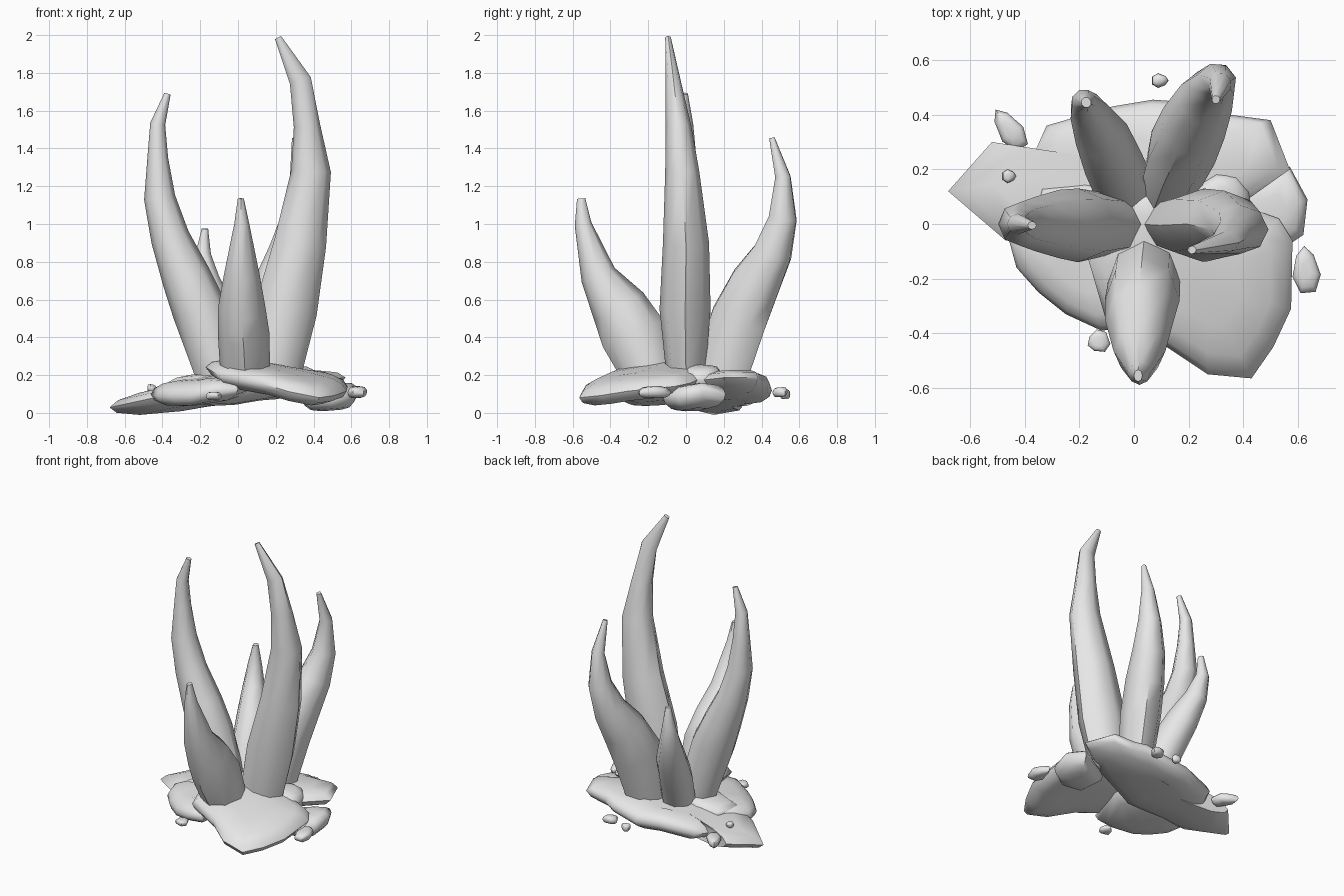
import bpy, bmesh, math, random
from mathutils import Vector

random.seed(4)
cube = bpy.data.objects.get("Cube")
if cube:
    bpy.data.objects.remove(cube, do_unlink=True)

STONE = bpy.data.materials.new("stone_grey")
STONE.use_nodes = True
STONE.diffuse_color = (0.8, 0.8, 0.8, 1)
STONE.node_tree.nodes["Principled BSDF"].inputs["Base Color"].default_value = (0.8, 0.8, 0.8, 1)


def loft(name, rings, angle):
    """Skin a stack of closed rings and cap both ends."""
    bm = bmesh.new()
    loops = [[bm.verts.new(p) for p in ring] for ring in rings]
    count = len(loops[0])
    for low, high in zip(loops, loops[1:]):
        for i in range(count):
            j = (i + 1) % count
            bm.faces.new((low[i], low[j], high[j], high[i]))
    bm.faces.new(loops[0][::-1])
    bm.faces.new(loops[-1])
    bmesh.ops.recalc_face_normals(bm, faces=bm.faces)
    mesh = bpy.data.meshes.new(name)
    bm.to_mesh(mesh)
    bm.free()
    mesh.materials.append(STONE)
    obj = bpy.data.objects.new(name, mesh)
    bpy.context.collection.objects.link(obj)
    bpy.ops.object.select_all(action="DESELECT")
    obj.select_set(True)
    bpy.context.view_layer.objects.active = obj
    bpy.ops.object.shade_smooth_by_angle(angle=math.radians(angle))


def spike(name, heading, *path, sides=8):
    """Curved horn; each path entry is x, y, z, radial radius, side radius."""
    a = math.radians(heading)
    side = Vector((-math.sin(a), math.cos(a), 0))
    centres = [Vector(p[:3]) for p in path]
    rings = []
    for i, (c, p) in enumerate(zip(centres, path)):
        tangent = centres[min(i + 1, len(path) - 1)] - centres[max(i - 1, 0)]
        if i == 0:
            tangent = Vector((0, 0, 1))
        radial = side.cross(tangent).normalized()
        steps = [math.tau * k / sides for k in range(sides)]
        rings.append([c + radial * math.cos(t) * p[3] + side * math.sin(t) * p[4] for t in steps])
    loft(name, rings, 50)


def slab(name, height, thick, slope, outline):
    """Rounded weathered rock from a plan outline, tilted by slope, with an uneven rim."""
    cx = sum(p[0] for p in outline) / len(outline)
    cy = sum(p[1] for p in outline) / len(outline)
    wobble = [random.uniform(-0.12, 0.12) for p in outline]
    rings = []
    for scale, lift in ((0.4, -0.5), (0.75, -0.42), (0.94, -0.22), (1, 0.02),
                        (0.93, 0.25), (0.75, 0.42), (0.4, 0.5)):
        ring = []
        for (x, y), w in zip(outline, wobble):
            dx, dy = (x - cx) * scale, (y - cy) * scale
            z = height + slope[0] * dx + slope[1] * dy + (lift + w * scale) * thick
            ring.append((cx + dx, cy + dy, z))
        rings.append(ring)
    loft(name, rings, 55)


def pebble(name, centre, size, turn=0):
    """Small lumpy stone, narrower toward one end."""
    a = math.radians(turn)
    outline = []
    for k in range(7):
        t = math.tau * k / 7
        x = math.cos(t) * size[0]
        y = math.sin(t) * size[1] * (1 - 0.3 * math.cos(t))
        outline.append((centre[0] + x * math.cos(a) - y * math.sin(a),
                        centre[1] + x * math.sin(a) + y * math.cos(a)))
    slab(name, centre[2], size[2], (0, 0), outline)


# Five curved spikes meeting at the middle
spike("left_tall_spike", 0,
      (.17, 0, .16, .155, .1), (.255, -.005, .55, .165, .135), (.33, 0, .9, .138, .122),
      (.387, -.02, 1.28, .105, .09), (.365, -.04, 1.52, .07, .068),
      (.33, -.068, 1.76, .058, .04), (.212, -.095, 1.987, .018, .015))
spike("right_spike", 180,
      (-.075, 0, .16, .14, .11), (-.205, -.005, .55, .145, .135), (-.275, 0, .72, .13, .125),
      (-.36, 0, .93, .103, .1), (-.415, 0, 1.14, .083, .08),
      (-.425, 0, 1.35, .055, .055), (-.425, 0, 1.53, .04, .038), (-.373, -.005, 1.69, .017, .015))
spike("front_spike", -90,
      (.04, -.18, .16, .15, .13), (.03, -.28, .42, .175, .137), (.02, -.355, .56, .15, .125),
      (.02, -.465, .73, .095, .095), (.02, -.545, 1, .045, .04), (.015, -.555, 1.135, .022, .016))
spike("back_left_spike", 62,
      (.14, .17, .16, .17, .11), (.18, .28, .5, .165, .13), (.22, .37, .69, .145, .125),
      (.265, .46, .85, .11, .105), (.3, .512, 1.03, .08, .075),
      (.315, .513, 1.25, .043, .042), (.3, .455, 1.455, .016, .015))
spike("back_right_spike", 112,
      (-.03, .12, .16, .12, .11), (-.075, .22, .38, .125, .11), (-.12, .33, .55, .105, .1),
      (-.165, .41, .7, .075, .072), (-.185, .45, .84, .043, .045), (-.175, .445, .975, .02, .018))

# Broad overlapping ground rocks
slab("front_left_rock", .16, .14, (-.17, .12),
     [(-.17, -.12), (-.1, -.36), (.12, -.45), (.27, -.55), (.43, -.565), (.51, -.45),
      (.575, -.31), (.58, -.06), (.53, .02), (.25, .12), (-.1, .12)])
slab("front_right_rock", .115, .13, (.08, .08),
     [(-.46, -.05), (-.43, -.16), (-.35, -.25), (-.25, -.33), (-.12, -.39), (0, -.38),
      (.08, -.1), (-.02, .1), (-.33, .13)])
slab("back_rock", .115, .14, (.13, 0),
     [(-.68, .12), (-.52, .3), (-.36, .27), (-.32, .36), (-.08, .43), (.07, .455),
      (.27, .44), (.35, .4), (.5, .38), (.57, .2), (.36, .05), (0, -.08), (-.3, -.08), (-.47, -.06)])
slab("left_rock", .08, .13, (.1, .1),
     [(.48, .17), (.57, .21), (.635, .09), (.62, -.04), (.5, -.12), (.36, -.08), (.34, .1)])
slab("inner_left_rock", .19, .12, (-.1, 0),
     [(.2, .12), (.3, .185), (.38, .18), (.425, .12), (.42, 0), (.25, -.02)])
slab("inner_right_rock", .16, .1, (.1, 0),
     [(-.34, .13), (-.18, .15), (-.02, .12), (.05, -.05), (-.15, -.12), (-.38, -.04)])

# Scattered pebbles
pebble("left_pebble", (.63, -.17, .11), (.09, .05, .06), 95)
pebble("back_pebble", (.095, .525, .1), (.032, .026, .05))
pebble("back_hidden_pebble", (.23, .5, .11), (.05, .04, .05), 30)
pebble("right_top_pebble", (-.457, .175, .13), (.026, .024, .04))
pebble("front_pebble", (-.13, -.43, .09), (.042, .042, .04), 200)
pebble("right_back_pebble", (-.455, .345, .09), (.09, .045, .06), 125)
